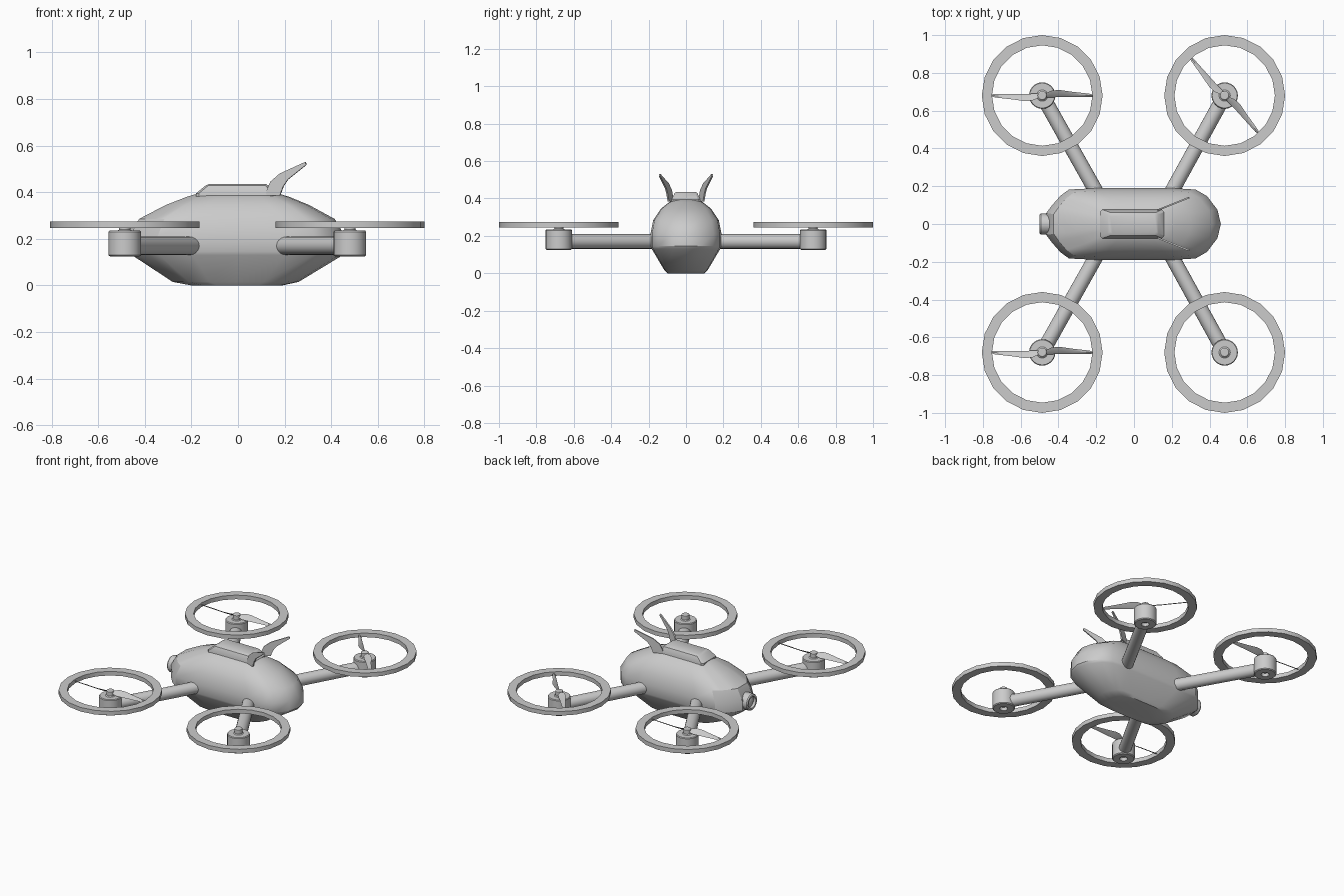
import bpy, bmesh, math
from mathutils import Vector, Matrix

if "Cube" in bpy.data.objects:
    bpy.data.objects.remove(bpy.data.objects["Cube"])


def finish(name, bm, matrix=Matrix(), angle=30):
    bmesh.ops.recalc_face_normals(bm, faces=bm.faces)
    me = bpy.data.meshes.new(name)
    bm.to_mesh(me)
    bm.free()
    ob = bpy.data.objects.new(name, me)
    bpy.context.collection.objects.link(ob)
    me.transform(matrix)
    bpy.ops.object.select_all(action='DESELECT')
    ob.select_set(True)
    bpy.context.view_layer.objects.active = ob
    bpy.ops.object.shade_smooth_by_angle(angle=math.radians(angle))
    return ob


def loft(name, rings, matrix=Matrix(), closed=False, angle=30):
    """Skin a list of equal-length point loops; cap the ends or close the tube."""
    bm = bmesh.new()
    vs = [[bm.verts.new(p) for p in r] for r in rings]
    n = len(vs[0])
    pairs = list(zip(vs, vs[1:])) + ([(vs[-1], vs[0])] if closed else [])
    for a, b in pairs:
        for i in range(n):
            j = (i + 1) % n
            bm.faces.new((a[i], a[j], b[j], b[i]))
    if not closed:
        bm.faces.new(vs[0])
        bm.faces.new(vs[-1])
    return finish(name, bm, matrix, angle)


def lathe(name, profile, sides, matrix, closed=False):
    rings = [[(r * math.cos(2 * math.pi * i / sides), r * math.sin(2 * math.pi * i / sides), z)
              for i in range(sides)] for r, z in profile]
    return loft(name, rings, matrix, closed)


# Body: horizontal outlines stacked by height
half = [(1, 0), (.96, .4), (.84, .78), (.71, .96), (.45, 1), (0, 1),
        (-.42, 1), (-.74, .96), (-.84, .78), (-.94, .5), (-1, .3)]
outline = half + [(x, -y) for x, y in reversed(half[1:])]
levels = [(0, -.20, .19, .10), (.015, -.28, .26, .115), (.13, -.455, .45, .183),
          (.145, -.465, .46, .19), (.21, -.465, .46, .19), (.285, -.425, .415, .175),
          (.345, -.31, .305, .135), (.38, -.22, .22, .09), (.395, -.17, .17, .055)]
loft("body", [[((x0 + x1) / 2 + x * (x1 - x0) / 2, y * w, z) for x, y in outline]
              for z, x0, x1, w in levels], angle=32)

# Raised hatch on the roof
hatch = []
for z, x0, x1, w in [(.34, -.18, .16, .078), (.395, -.18, .16, .076),
                     (.428, -.14, .13, .062), (.435, -.125, .12, .052)]:
    hatch.append([(x0, -w + .012, z), (x0 + .012, -w, z), (x1 - .012, -w, z), (x1, -w + .012, z),
                  (x1, w - .012, z), (x1 - .012, w, z), (x0 + .012, w, z), (x0, w - .012, z)])
loft("roof_hatch", hatch)

# Camera eye on the nose, pointing to -x
eye = Matrix.Translation((-.44, 0, .19)) @ Matrix.Rotation(-math.pi / 2, 4, 'Y')
lathe("nose_camera", [(.055, 0), (.055, .053), (.05, .06), (.038, .06), (.034, .045),
                      (.02, .052), (.006, .055)], 24, eye)

# Swept ear-like fins, splayed outward
fin = [(.12, .385), (.125, .41), (.14, .445), (.18, .48), (.29, .53), (.293, .517),
       (.215, .455), (.195, .425), (.18, .385)]
for side, s in (("left", 1), ("right", -1)):
    def plate(t):
        return [(x - s * t * .4 * s, s * (.075 + (x - .13) * .4 + t), z) for x, z in fin]
    loft(side + "_fin", [plate(-.004), plate(.004)])

# Propeller blade sections: radius, leading edge, trailing edge, tilt height
stations = [(.015, .010, -.010, .006), (.05, .026, -.010, .014), (.09, .030, -.008, .013),
            (.16, .020, -.008, .009), (.25, .010, -.008, .004), (.27, .004, -.006, .002)]


def propeller(name, matrix):
    for k in range(2):
        rings = [[(r, a, h), (r, (a + b) / 2, .004), (r, b, -h), (r, (a + b) / 2, -.002)]
                 for r, a, b, h in stations]
        loft(f"{name}_blade_{k + 1}", rings, matrix @ Matrix.Rotation(math.pi * k, 4, 'Z'))


# Four arms with motors, guard rings and propellers (one corner has no propeller)
for name, sx, sy, spin in (("back_left", -1, 1, 0), ("back_right", 1, 1, -48),
                           ("front_left", -1, -1, 0), ("front_right", 1, -1, None)):
    cx, cy = .483 * sx - .003, .68 * sy
    at = Matrix.Translation((cx, cy, 0))
    start, end = Vector((.16 * sx, .10 * sy, .17)), Vector((cx, cy, .17))
    d = end - start
    tube = Matrix.Translation(start) @ d.to_track_quat('Z', 'Y').to_matrix().to_4x4()
    lathe(name + "_arm", [(.039, 0), (.039, d.length - .03)], 20, tube)
    lathe(name + "_motor", [(.02, .145), (.025, .125), (.064, .125), (.07, .13), (.07, .23),
                            (.066, .235), (.03, .235), (.024, .24), (.024, .268), (.018, .272)],
          24, at)
    lathe(name + "_guard_ring", [(.32, .246), (.32, .274), (.266, .274), (.266, .246)],
          20, at, closed=True)
    if spin is not None:
        propeller(name, Matrix.Translation((cx, cy, .26)) @ Matrix.Rotation(math.radians(spin), 4, 'Z'))
